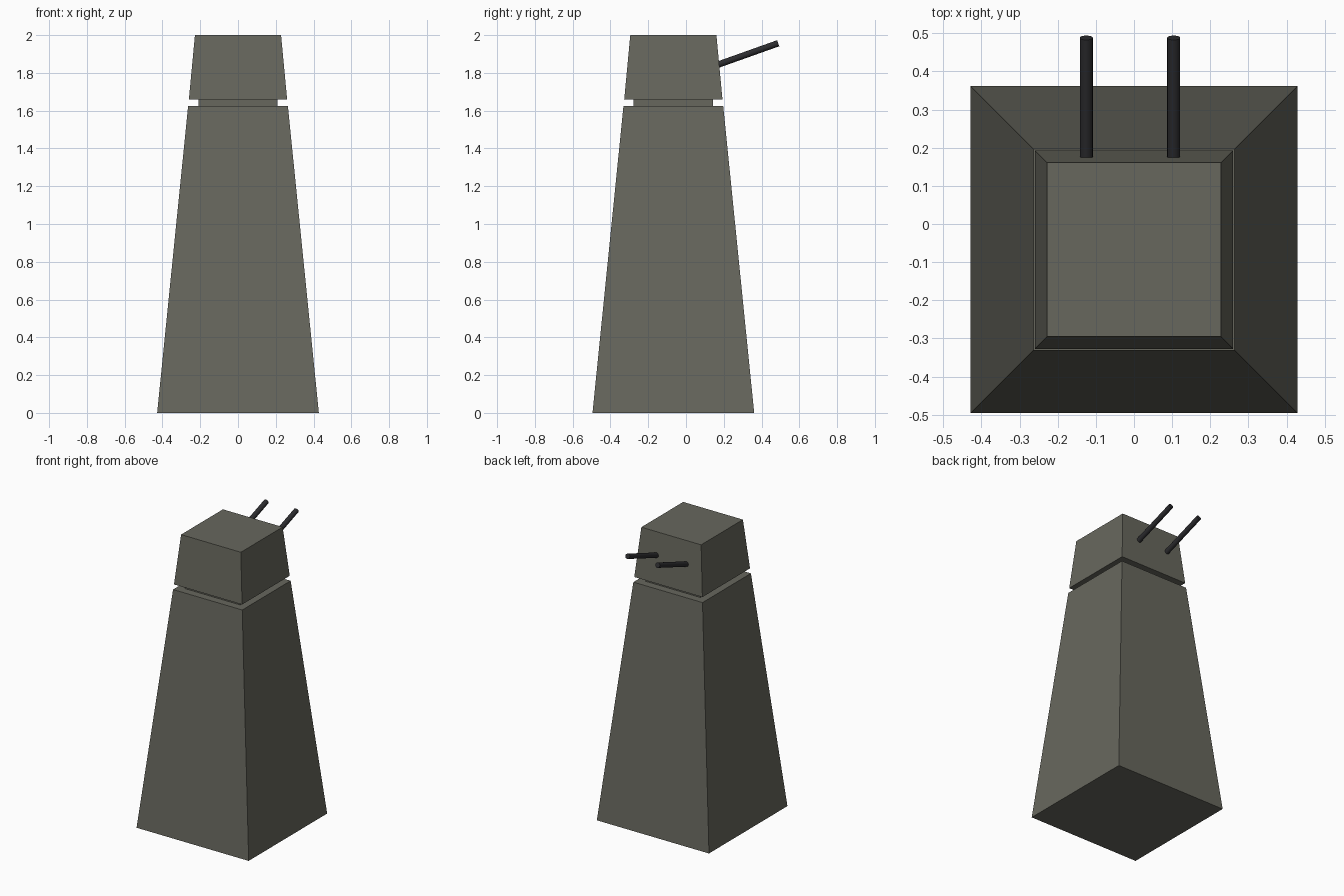
import bpy, bmesh
from math import radians, sin, cos
from mathutils import Matrix, Vector

if "Cube" in bpy.data.objects:
    bpy.data.objects.remove(bpy.data.objects["Cube"])

CY = -0.067  # tower axis in y


def material(name, rgb):
    m = bpy.data.materials.new(name)
    m.diffuse_color = (*rgb, 1)
    m.use_nodes = True
    m.node_tree.nodes["Principled BSDF"].inputs["Base Color"].default_value = m.diffuse_color
    return m


concrete = material("olive_concrete", (0.135, 0.135, 0.11))
metal = material("dark_metal", (0.025, 0.025, 0.028))


def finish(name, bm, mat):
    bmesh.ops.recalc_face_normals(bm, faces=bm.faces)
    mesh = bpy.data.meshes.new(name)
    bm.to_mesh(mesh)
    bm.free()
    obj = bpy.data.objects.new(name, mesh)
    bpy.context.collection.objects.link(obj)
    mesh.materials.append(mat)
    return obj


def tapered_block(name, z0, z1, half0, half1):
    """Square frustum between two heights."""
    bm = bmesh.new()
    bmesh.ops.create_cube(bm, size=2)
    for v in bm.verts:
        top = v.co.z > 0
        h = half1 if top else half0
        v.co = (v.co.x * h, v.co.y * h + CY, z1 if top else z0)
    return finish(name, bm, concrete)


def barrel(name, x):
    """Round barrel sunk into the back wall and tilted upward."""
    tilt, length, radius = radians(19.6), 0.36, 0.017
    axis = Vector((0, cos(tilt), sin(tilt)))
    tip = Vector((x, 0.488, 1.957))
    bm = bmesh.new()
    bmesh.ops.create_cone(
        bm, cap_ends=True, segments=16, radius1=radius, radius2=radius, depth=length,
        matrix=Matrix.Translation(tip - axis * length / 2)
        @ axis.to_track_quat('Z', 'Y').to_matrix().to_4x4())
    for f in bm.faces:
        f.smooth = len(f.verts) == 4
    for e in bm.edges:
        e.smooth = all(f.smooth for f in e.link_faces)
    return finish(name, bm, metal)


# Tower body, recessed neck and turret head
tapered_block("tower_base", 0, 1.625, 0.428, 0.264)
tapered_block("turret_neck", 1.615, 1.67, 0.21, 0.21)
tapered_block("turret_head", 1.66, 2.0, 0.26, 0.228)

# Twin barrels
for side, x in (("left", -0.125), ("right", 0.104)):
    barrel(f"{side}_barrel", x)
